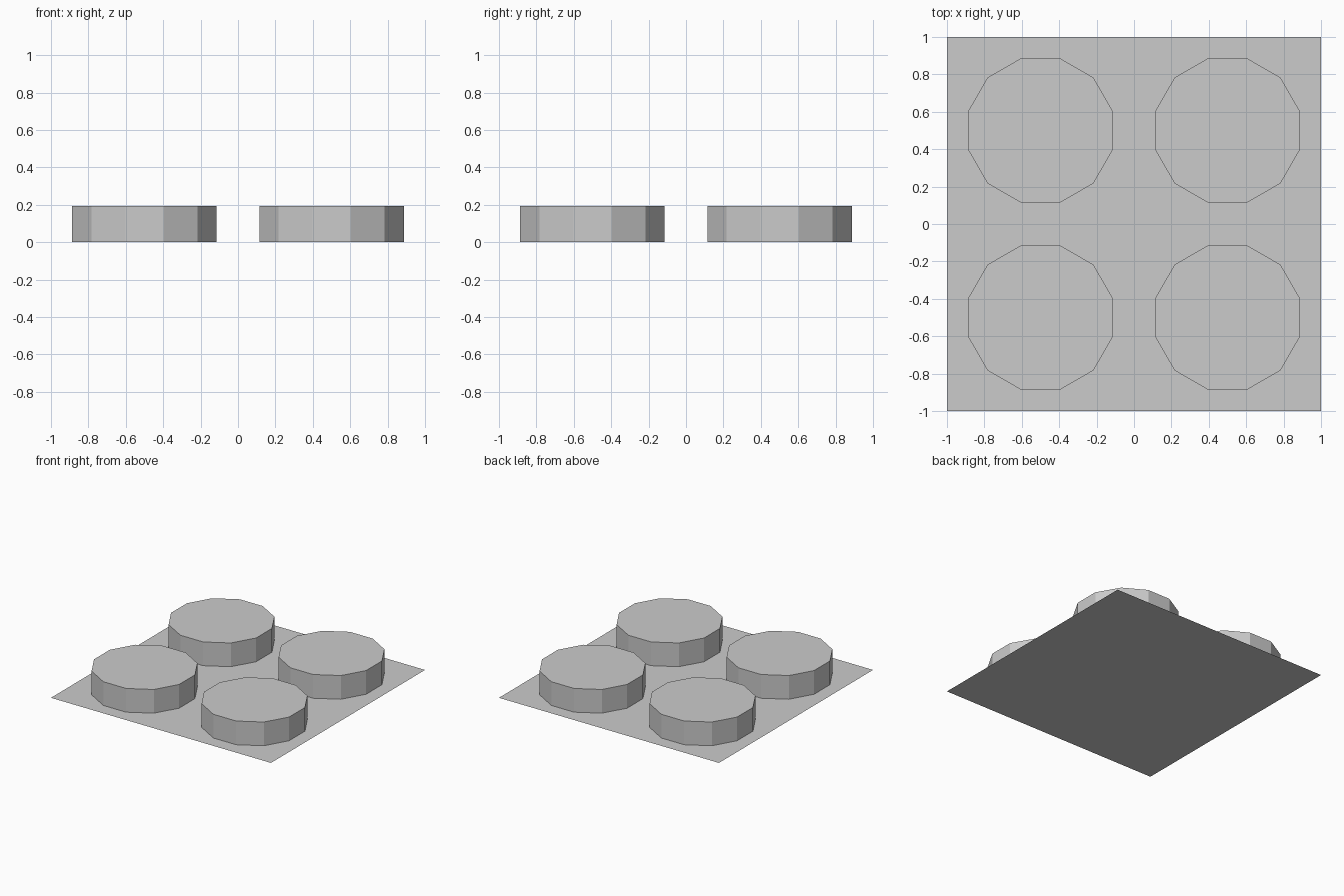
import bpy, bmesh
from math import radians
from mathutils import Matrix

if "Cube" in bpy.data.objects:
    bpy.data.objects.remove(bpy.data.objects["Cube"])

RADIUS, HEIGHT, SIDES = 0.4, 0.195, 12


def add_object(name, bm):
    mesh = bpy.data.meshes.new(name)
    bm.to_mesh(mesh)
    bm.free()
    obj = bpy.data.objects.new(name, mesh)
    bpy.context.collection.objects.link(obj)
    return obj


# Flat square base sheet
bm = bmesh.new()
bmesh.ops.create_grid(bm, x_segments=1, y_segments=1, size=1.0)
add_object("base_sheet", bm)

# Twelve-sided round stud, open underneath where it meets the sheet
bm = bmesh.new()
bmesh.ops.create_circle(bm, cap_ends=True, segments=SIDES, radius=RADIUS,
                        matrix=Matrix.Rotation(radians(180 / SIDES), 4, 'Z'))
base = bm.faces[:]
top = bmesh.ops.extrude_face_region(bm, geom=base)["geom"]
bmesh.ops.translate(bm, vec=(0, 0, HEIGHT),
                    verts=[v for v in top if isinstance(v, bmesh.types.BMVert)])
bmesh.ops.delete(bm, geom=[f for f in bm.faces if f.calc_center_median().z < 0.001],
                 context='FACES_ONLY')
bmesh.ops.recalc_face_normals(bm, faces=bm.faces)
for f in bm.faces:
    if abs(f.normal.z) > 0.9 and f.normal.z < 0:
        bmesh.ops.reverse_faces(bm, faces=bm.faces)
        break
stud = add_object("stud_front_left", bm)
stud.location = (-0.5, -0.5, 0)

# Remaining three studs share the same mesh
for name, x, y in (("stud_front_right", 0.5, -0.5),
                   ("stud_back_left", -0.5, 0.5),
                   ("stud_back_right", 0.5, 0.5)):
    copy = bpy.data.objects.new(name, stud.data)
    copy.location = (x, y, 0)
    bpy.context.collection.objects.link(copy)
